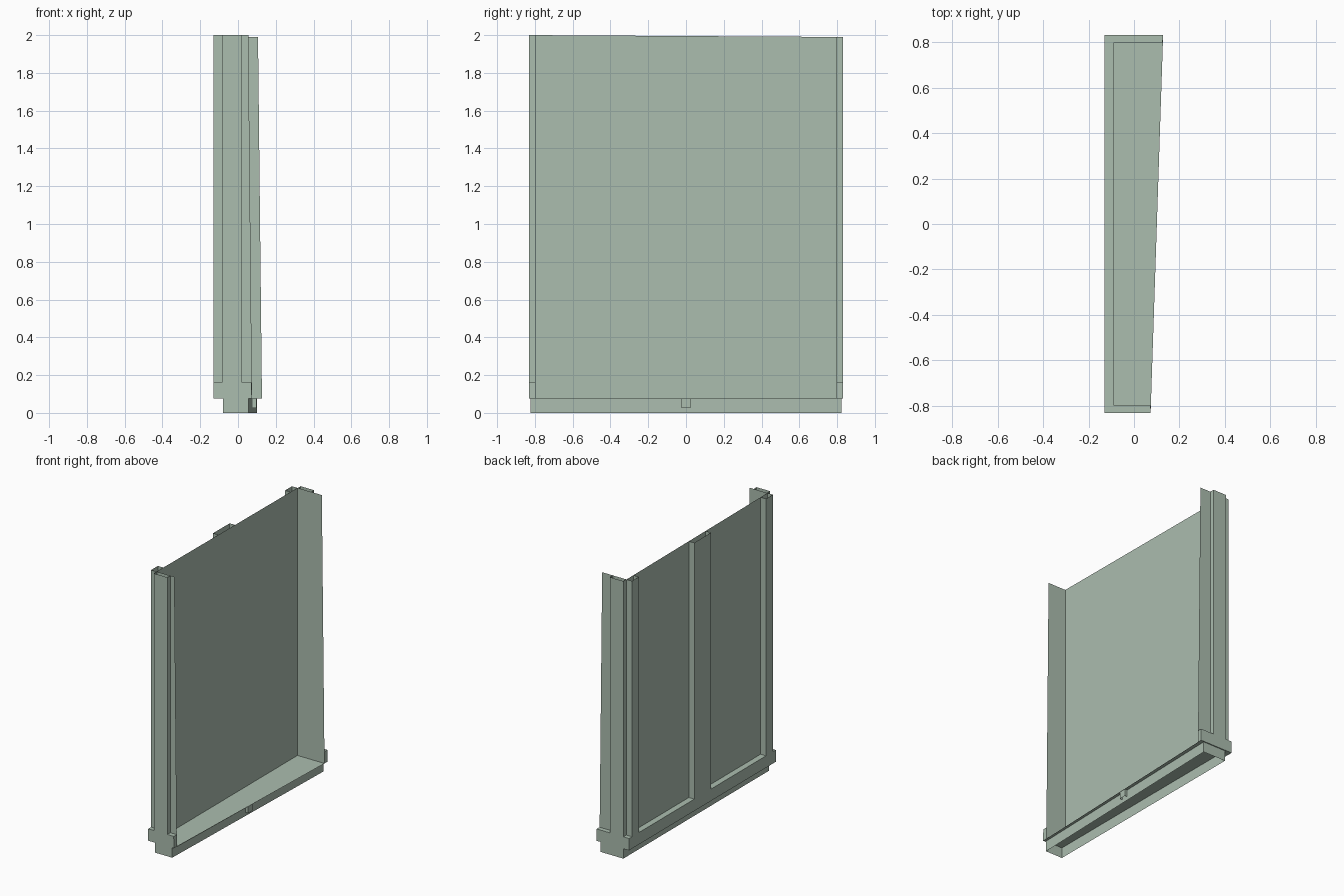
import bpy, bmesh

if "Cube" in bpy.data.objects:
    bpy.data.objects.remove(bpy.data.objects["Cube"])

mat = bpy.data.materials.new("pale sage green")
mat.diffuse_color = (0.41, 0.51, 0.43, 1)
mat.use_nodes = True
mat.node_tree.nodes["Principled BSDF"].inputs["Base Color"].default_value = mat.diffuse_color

FRONT = None      # marks a point lying on the sloping open front
BACK, INNER = -0.13, -0.087
WALL, OUTER = 0.797, 0.83
FLOOR, SILL, TOP = 0.075, 0.16, 2.0


def front_x(y, z):
    """Open front edge: tapers along the width and towards the top."""
    t = (y + OUTER) / (2 * OUTER)
    u = (z - FLOOR) / (TOP - FLOOR)
    low, high = 0.073 + 0.055 * t, 0.054 + 0.053 * t
    return low + (high - low) * u


def place(x, y, z):
    px = front_x(y, z) if x is FRONT else x
    pz = z - 0.01 * (y + OUTER) / (2 * OUTER) if z == TOP else z
    return (px, y, pz)


def build(name, faces):
    bm = bmesh.new()
    for f in faces:
        bm.faces.new([bm.verts.new(place(*p)) for p in f])
    bmesh.ops.remove_doubles(bm, verts=bm.verts, dist=0.0001)
    bmesh.ops.recalc_face_normals(bm, faces=bm.faces)
    mesh = bpy.data.meshes.new(name)
    bm.to_mesh(mesh)
    bm.free()
    mesh.materials.append(mat)
    ob = bpy.data.objects.new(name, mesh)
    bpy.context.collection.objects.link(ob)


def upright(path, z0, z1):
    """Vertical sheet following a plan path."""
    return [[(*a, z0), (*b, z0), (*b, z1), (*a, z1)] for a, b in zip(path, path[1:])]


def flat(points, z):
    return [[(x, y, z) for x, y in points]]


# Large back panel
build("back_panel", upright([(INNER, -WALL), (INNER, WALL)], FLOOR, TOP))

# Open-topped ribs behind the panel
for name, a, b in (("left_rib", -WALL, -0.72), ("middle_rib", -0.097, 0.092),
                   ("right_rib", 0.72, WALL)):
    build(name, upright([(INNER, a), (BACK, a), (BACK, b), (INNER, b)], SILL, TOP))

for side, s in (("left", -1), ("right", 1)):
    w, o = s * WALL, s * OUTER
    # Side wall and the hollow rib on its outside
    build(side + "_side_wall", upright([(INNER, w), (FRONT, w)], FLOOR, TOP))
    build(side + "_outer_rib",
          upright([(-0.085, w), (-0.085, o), (0.022, o), (0.022, w)], SILL, TOP))
    # Thick sill block at the foot of each side
    build(side + "_sill",
          upright([(BACK, w), (BACK, o), (FRONT, o), (FRONT, w)], FLOOR, SILL)
          + flat([(BACK, w), (BACK, o), (FRONT, o), (FRONT, w)], SILL))

# Sill along the back and the floor
build("back_sill", upright([(BACK, -WALL), (BACK, WALL)], FLOOR, SILL)
      + flat([(BACK, -WALL), (INNER, -WALL), (INNER, WALL), (BACK, WALL)], SILL))
build("floor", flat([(BACK, -OUTER), (FRONT, -OUTER), (FRONT, OUTER), (BACK, OUTER)], FLOOR))

# Plinth skirt under the floor, open below
build("plinth", upright([(-0.08, -0.823), (0.055, -0.823), (0.1, 0.823),
                         (-0.08, 0.823), (-0.08, -0.823)], 0, FLOOR))

# Small catch on the front of the plinth
build("catch", upright([(0.075, -0.025), (0.098, -0.025), (0.098, 0.025), (0.075, 0.025)],
                       0.025, FLOOR))
